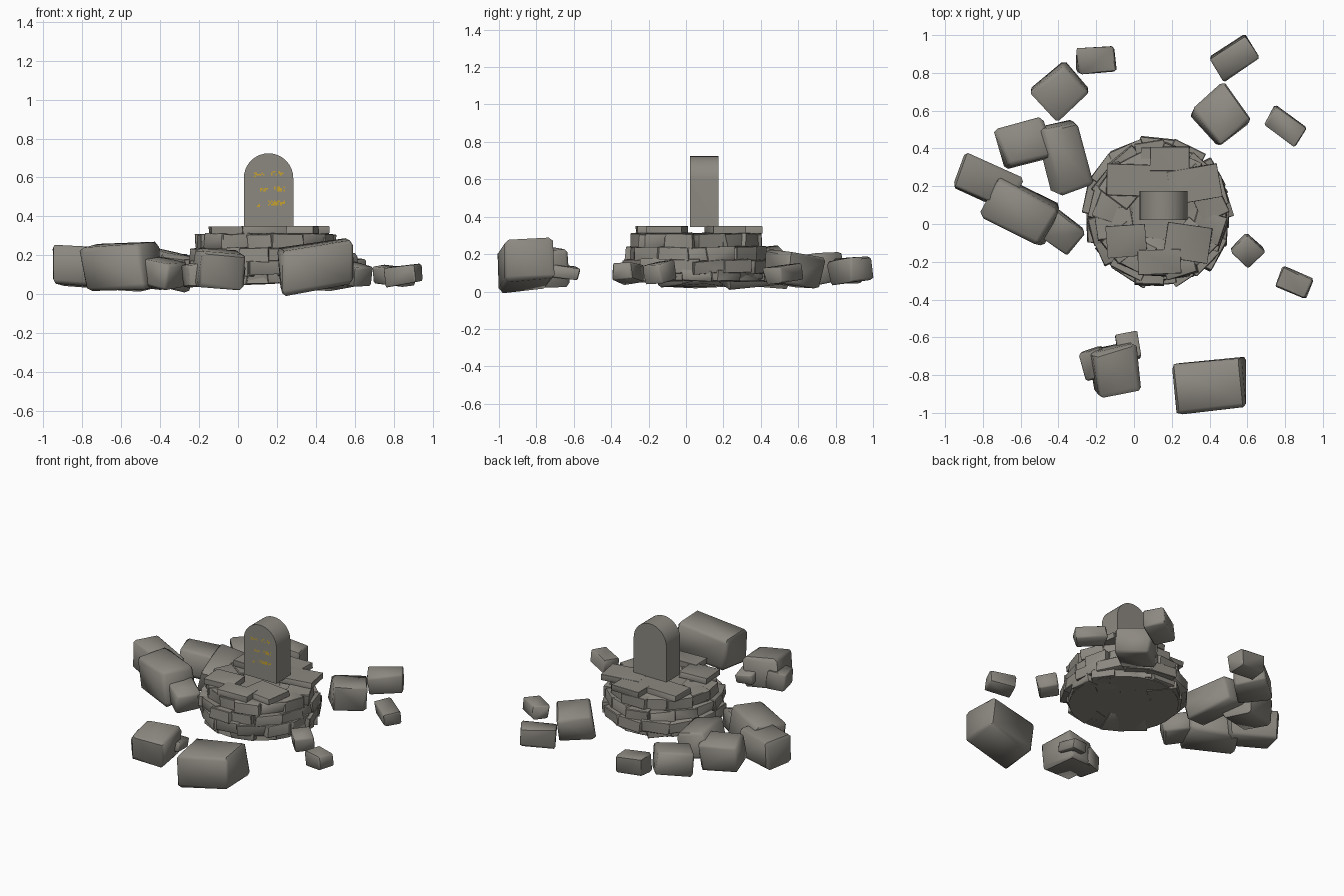
import bpy, bmesh, math, random
from mathutils import Vector, Matrix, Euler

if "Cube" in bpy.data.objects:
    bpy.data.objects.remove(bpy.data.objects["Cube"])

random.seed(11)
R = random.uniform


def material(name, rgb):
    m = bpy.data.materials.new(name)
    m.diffuse_color = (*rgb, 1)
    m.use_nodes = True
    m.node_tree.nodes["Principled BSDF"].inputs["Base Color"].default_value = m.diffuse_color
    return m


STONE = material("grey stone", (0.265, 0.25, 0.22))
GOLD = material("gold paint", (0.56, 0.36, 0.03))


def finish(bm, name, mats, angle=30):
    bmesh.ops.recalc_face_normals(bm, faces=bm.faces[:])
    me = bpy.data.meshes.new(name)
    bm.to_mesh(me)
    bm.free()
    for m in mats:
        me.materials.append(m)
    ob = bpy.data.objects.new(name, me)
    bpy.context.collection.objects.link(ob)
    me.shade_smooth()
    me.set_sharp_from_angle(angle=math.radians(angle))
    return ob


def add_stone(bm, loc, size, rot, rough=0.15, chip=0.15):
    """Irregular block: hull of a box with jittered corners and worn edges."""
    mat = Matrix.Translation(loc) @ Euler([math.radians(a) for a in rot]).to_matrix().to_4x4()
    small = min(size) / 2
    verts = []
    for sx in (-1, 1):
        for sy in (-1, 1):
            for sz in (-1, 1):
                sign = (sx, sy, sz)
                c = [s * d / 2 * (1.01 - R(0, rough)) for s, d in zip(sign, size)]
                for keep in range(3):
                    p = Vector(c)
                    for axis in range(3):
                        if axis != keep:
                            p[axis] -= sign[axis] * R(0.3, 1) * chip * small
                    verts.append(bm.verts.new(mat @ p))
    res = bmesh.ops.convex_hull(bm, input=verts)
    junk = {v for v in res["geom_interior"] + res["geom_unused"]
            if isinstance(v, bmesh.types.BMVert)}
    bmesh.ops.delete(bm, geom=list(junk), context="VERTS")


# Pedestal: solid core inside four rings of dry-laid stones
CX, CY = 0.13, 0.055
bm = bmesh.new()
bmesh.ops.create_cone(bm, cap_ends=True, segments=28, radius1=0.35, radius2=0.30,
                      depth=0.245, matrix=Matrix.Translation((CX, CY, 0.1775)))
finish(bm, "pedestal_core", [STONE])

rings = [(0.056, 0.115, 0.365, 15), (0.095, 0.175, 0.395, 14),
         (0.16, 0.24, 0.375, 15), (0.23, 0.312, 0.35, 14)]
for i, (z0, z1, radius, count) in enumerate(rings):
    bm = bmesh.new()
    for k in range(count):
        a = math.tau * (k + 0.5 * (i % 2) + R(-0.12, 0.12)) / count
        depth = R(0.16, 0.22)
        r = radius - depth / 2 + R(-0.02, 0.012)
        width = math.tau * radius / count * R(0.95, 1.25)
        add_stone(bm, (CX + r * math.cos(a), CY + r * math.sin(a), (z0 + z1) / 2 + R(-0.003, 0.003)),
                  (depth, width, (z1 - z0) * R(0.9, 1.05)),
                  (R(-4, 4), R(-2, 2), math.degrees(a) + R(-11, 11)), 0.12, 0.15)
    finish(bm, f"pedestal_ring_{i + 1}", [STONE])

# Paving slabs on top of the pedestal: x, y, width, depth, turn
slabs = [(0.045, 0.23, 0.38, 0.17, -2), (0.19, 0.345, 0.21, 0.13, 0), (0.32, 0.21, 0.27, 0.18, 10),
         (-0.04, -0.09, 0.21, 0.17, 4), (0.285, -0.10, 0.24, 0.19, -8), (0.135, -0.20, 0.23, 0.13, 2)]
bm = bmesh.new()
for i, (x, y, w, d, turn) in enumerate(slabs):
    add_stone(bm, (x, y, 0.329 + 0.001 * (i % 3)), (w, d, 0.040), (0, 0, turn), 0.04, 0.1)
finish(bm, "top_slabs", [STONE])

# Headstone: arched profile extruded front to back
HX, HZ, HR, FRONT = 0.157, 0.597, 0.127, 0.021
profile = [(HX - HR, 0.346), (HX + HR, 0.346)]
profile += [(HX + HR * math.cos(math.pi * k / 18), HZ + HR * math.sin(math.pi * k / 18))
            for k in range(19)]
bm = bmesh.new()
face = bm.faces.new([bm.verts.new((x, FRONT, z)) for x, z in profile])
ext = bmesh.ops.extrude_face_region(bm, geom=[face])
bmesh.ops.translate(bm, vec=(0, 0.154, 0),
                    verts=[v for v in ext["geom"] if isinstance(v, bmesh.types.BMVert)])


def cut_front(co, normal):
    faces = [f for f in bm.faces if all(abs(v.co.y - FRONT) < 1e-5 for v in f.verts)]
    geom = faces + list({e for f in faces for e in f.edges}) + list({v for f in faces for v in f.verts})
    bmesh.ops.bisect_plane(bm, geom=geom, plane_co=co, plane_no=normal, dist=1e-6)


# Front face cut into a fine grid; abstract gold flecks coloured in three rows
STEP = 0.008
for k in range(24):
    cut_front((0.073 + k * STEP, 0, 0), (1, 0, 0))
    cut_front((0, 0, 0.449 + k * STEP), (0, 0, 1))
# Fleck areas: start x, end x, low z, high z
areas = [(0.08, 0.14, 0.598, 0.624), (0.16, 0.235, 0.606, 0.634), (0.08, 0.10, 0.533, 0.541),
         (0.115, 0.15, 0.526, 0.548), (0.165, 0.175, 0.534, 0.542), (0.188, 0.252, 0.526, 0.552),
         (0.10, 0.11, 0.449, 0.465), (0.15, 0.242, 0.456, 0.481)]
for f in bm.faces:
    c = f.calc_center_median()
    if abs(c.y - FRONT) < 1e-5 and f.calc_area() < STEP * STEP * 1.1:
        if any(a <= c.x <= b and lo <= c.z <= hi for a, b, lo, hi in areas):
            f.material_index = int(R(0, 1) < 0.6)
finish(bm, "headstone", [STONE, GOLD])

# Scattered boulders: centre, size, rotation in degrees
boulders = [
    ((-0.20, 0.87, 0.11), (0.215, 0.145, 0.13), (4, 5, 4)),
    ((-0.39, 0.70, 0.12), (0.26, 0.225, 0.17), (6, -5, 41)),
    ((-0.585, 0.425, 0.12), (0.28, 0.23, 0.20), (-5, 5, 17)),
    ((-0.365, 0.355, 0.13), (0.21, 0.38, 0.19), (5, 12, 15)),
    ((-0.78, 0.22, 0.14), (0.34, 0.21, 0.22), (-4, 2, -24)),
    ((-0.595, 0.065, 0.14), (0.38, 0.25, 0.25), (5, -3, -27)),
    ((-0.39, -0.04, 0.11), (0.21, 0.17, 0.15), (4, 10, -38)),
    ((-0.03, -0.65, 0.105), (0.13, 0.15, 0.07), (-8, 5, 8)),
    ((-0.10, -0.77, 0.125), (0.26, 0.26, 0.21), (4, 4, 10)),
    ((-0.21, -0.74, 0.10), (0.14, 0.17, 0.13), (0, -8, 15)),
    ((0.40, -0.855, 0.14), (0.40, 0.275, 0.24), (3, -8, 5)),
    ((0.85, -0.31, 0.10), (0.19, 0.12, 0.10), (4, -9, -22)),
    ((0.60, -0.14, 0.10), (0.14, 0.13, 0.11), (5, 10, -42)),
    ((0.80, 0.52, 0.095), (0.21, 0.12, 0.10), (4, 6, -36)),
    ((0.46, 0.57, 0.12), (0.24, 0.26, 0.19), (-7, 6, 38)),
    ((0.535, 0.88, 0.115), (0.235, 0.15, 0.14), (6, -4, 32)),
]
for i, (loc, size, rot) in enumerate(boulders):
    bm = bmesh.new()
    add_stone(bm, loc, size, rot, 0.16, 0.27)
    finish(bm, f"boulder_{i + 1}", [STONE], 45)
